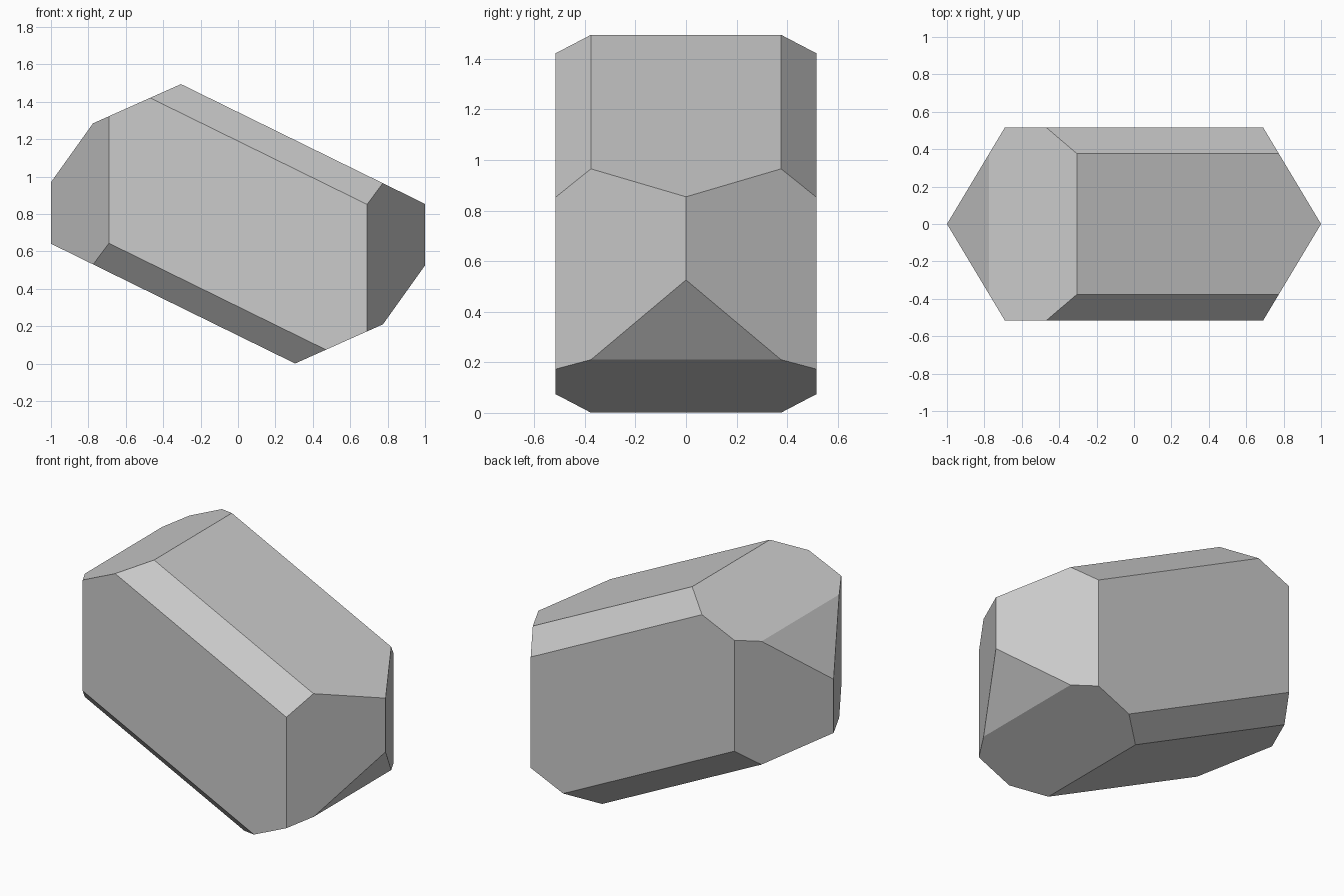
import bpy
import bmesh
from mathutils import Vector

cube = bpy.data.objects.get("Cube")
if cube:
    bpy.data.objects.remove(cube, do_unlink=True)

CENTRE = Vector((0, 0, 0.748))

# Facet families: outward direction and offset from the centre
FACETS = [
    ((0, 1, 0), 0.517),                  # broad flat sides
    ((0.517, 0.31, 0), 0.517),           # upright end facets
    ((0.53, 0, 1.08), 0.645),            # long sloping top and base
    ((0.0753, 0.1685, 0.1534), 0.155),   # long bevels
    ((-0.446, 0, 1), 0.883),             # short sloping ends
    ((-0.315, 0, 0.225), 0.365),         # triangular tips
]


def cut(bm, normal, offset):
    """Slice off everything beyond one facet plane and cap the cut."""
    n = Vector(normal)
    result = bmesh.ops.bisect_plane(
        bm, geom=bm.verts[:] + bm.edges[:] + bm.faces[:], dist=1e-5,
        plane_co=n * (offset / n.length_squared), plane_no=n, clear_outer=True)
    edges = [e for e in result["geom_cut"]
             if isinstance(e, bmesh.types.BMEdge) and e.is_boundary]
    if edges:
        bmesh.ops.holes_fill(bm, edges=edges, sides=0)


# Block cut by each facet, its mirror across y and their opposites
bm = bmesh.new()
bmesh.ops.create_cube(bm, size=4)
for (x, y, z), offset in FACETS:
    for side in ((1, -1) if y else (1,)):
        for end in (1, -1):
            if x == 0 and z == 0 and end < 0:
                continue
            cut(bm, (x * end, y * side, z * end), offset)
bmesh.ops.remove_doubles(bm, verts=bm.verts[:], dist=0.006)
bmesh.ops.recalc_face_normals(bm, faces=bm.faces[:])
bmesh.ops.translate(bm, verts=bm.verts[:], vec=CENTRE)

mesh = bpy.data.meshes.new("crystal")
bm.to_mesh(mesh)
bm.free()
crystal = bpy.data.objects.new("crystal", mesh)
bpy.context.collection.objects.link(crystal)

# Plain grey stone
grey = bpy.data.materials.new("light grey")
grey.use_nodes = True
colour = (0.6, 0.6, 0.6, 1)
grey.diffuse_color = colour
grey.node_tree.nodes["Principled BSDF"].inputs["Base Color"].default_value = colour
mesh.materials.append(grey)
